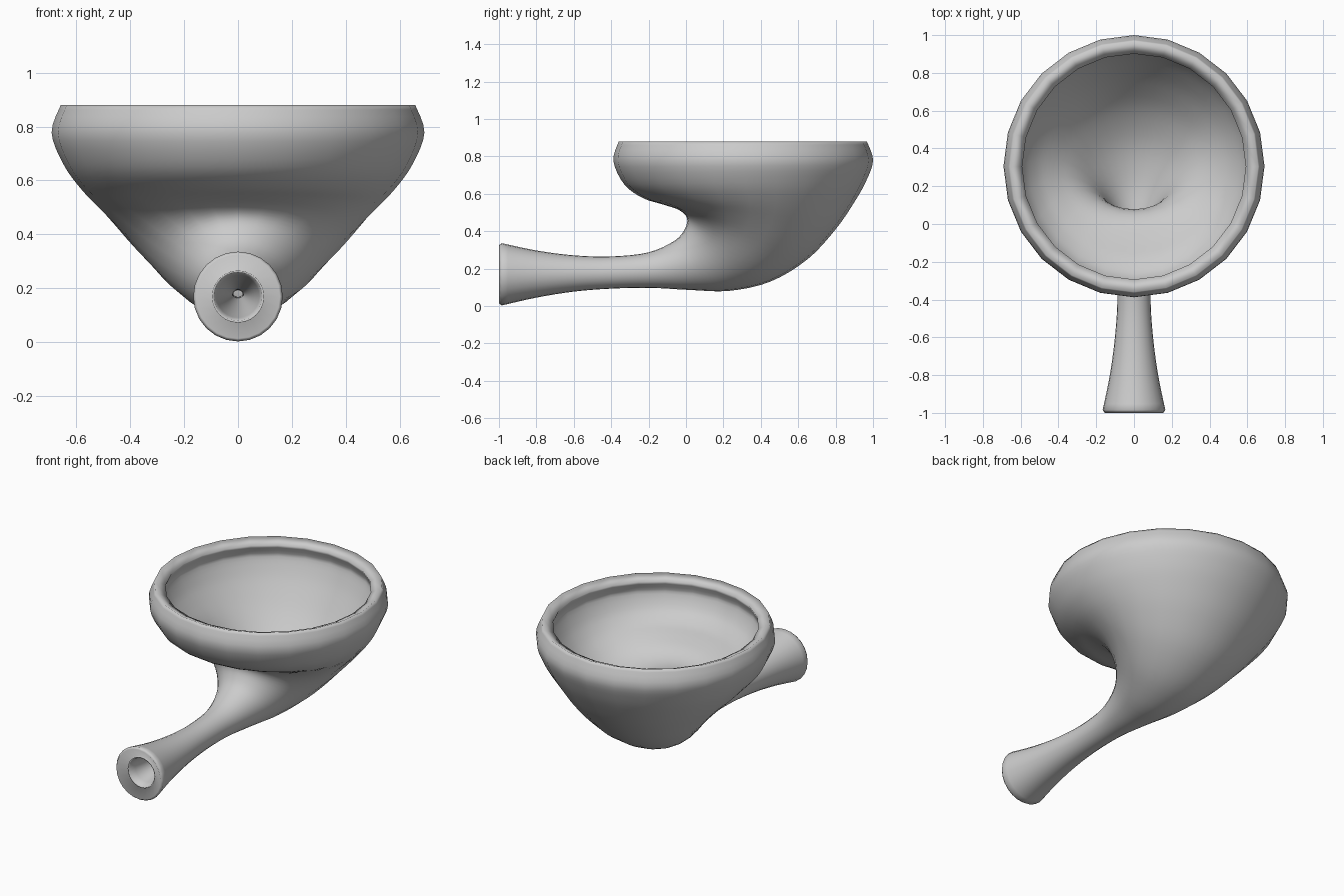
import bpy, bmesh, math
from mathutils import Vector

if "Cube" in bpy.data.objects:
    bpy.data.objects.remove(bpy.data.objects["Cube"])

SIDES = 24

# Sections of the outer skin, from stem end to bowl rim:
# upper point (y, z), lower point (y, z), half width
KEYS = [
    (-.985, .336, -.985, .003, .166),
    (-.80, .297, -.80, .045, .128),
    (-.60, .271, -.60, .077, .101),
    (-.40, .265, -.40, .093, .088),
    (-.20, .287, -.19, .097, .098),
    (-.06, .350, .02, .086, .143),
    (-.005, .415, .23, .081, .208),
    (.005, .470, .45, .130, .296),
    (-.035, .512, .65, .250, .393),
    (-.12, .542, .80, .410, .493),
    (-.23, .577, .90, .555, .580),
    (-.33, .650, .965, .672, .648),
    (-.388, .775, 1.0, .780, .691),
    (-.36, .880, .967, .880, .657)]

def smooth(keys, steps):
    # Catmull-Rom interpolation between sections
    out = []
    for i in range(len(keys) - 1):
        p = [keys[max(0, min(len(keys) - 1, i + k))] for k in (-1, 0, 1, 2)]
        for s in range(steps):
            t = s / steps
            out.append(tuple(0.5 * (2*b + (c - a)*t + (2*a - 5*b + 4*c - d)*t*t
                                    + (3*b - a - 3*c + d)*t**3)
                             for a, b, c, d in zip(*p)))
    out.append(keys[-1])
    return out

# turned-in edge of the mouthpiece, then stem, bend and bowl
sections = [(-1.0, .325, -1.0, .014, .155)] + smooth(KEYS, 4)

bm = bmesh.new()
loops = []
for ay, az, by, bz, w in sections:
    a, b = Vector((0, ay, az)), Vector((0, by, bz))
    c, h = (a + b) / 2, (a - b) / 2
    loops.append([bm.verts.new(c + h * math.cos(t) + Vector((w * math.sin(t), 0, 0)))
                  for t in (2 * math.pi * i / SIDES for i in range(SIDES))])
for l0, l1 in zip(loops, loops[1:]):
    for j in range(SIDES):
        k = (j + 1) % SIDES
        bm.faces.new((l0[j], l1[j], l1[k], l0[k]))
# make the skin face outward (first face lies at the top of the stem end)
bm.normal_update()
bm.faces.ensure_lookup_table()
if bm.faces[SIDES * 3].normal.z < 0:
    bmesh.ops.reverse_faces(bm, faces=bm.faces[:])
for f in bm.faces:
    f.smooth = True
mesh = bpy.data.meshes.new("bowl_with_stem")
bm.to_mesh(mesh)
bm.free()
obj = bpy.data.objects.new("bowl_with_stem", mesh)
bpy.context.collection.objects.link(obj)

# wall thickness: hollows the bowl and leaves a narrow bore in the stem
wall = obj.modifiers.new("wall", 'SOLIDIFY')
wall.thickness = 0.071
wall.offset = -1
wall.use_rim = True
